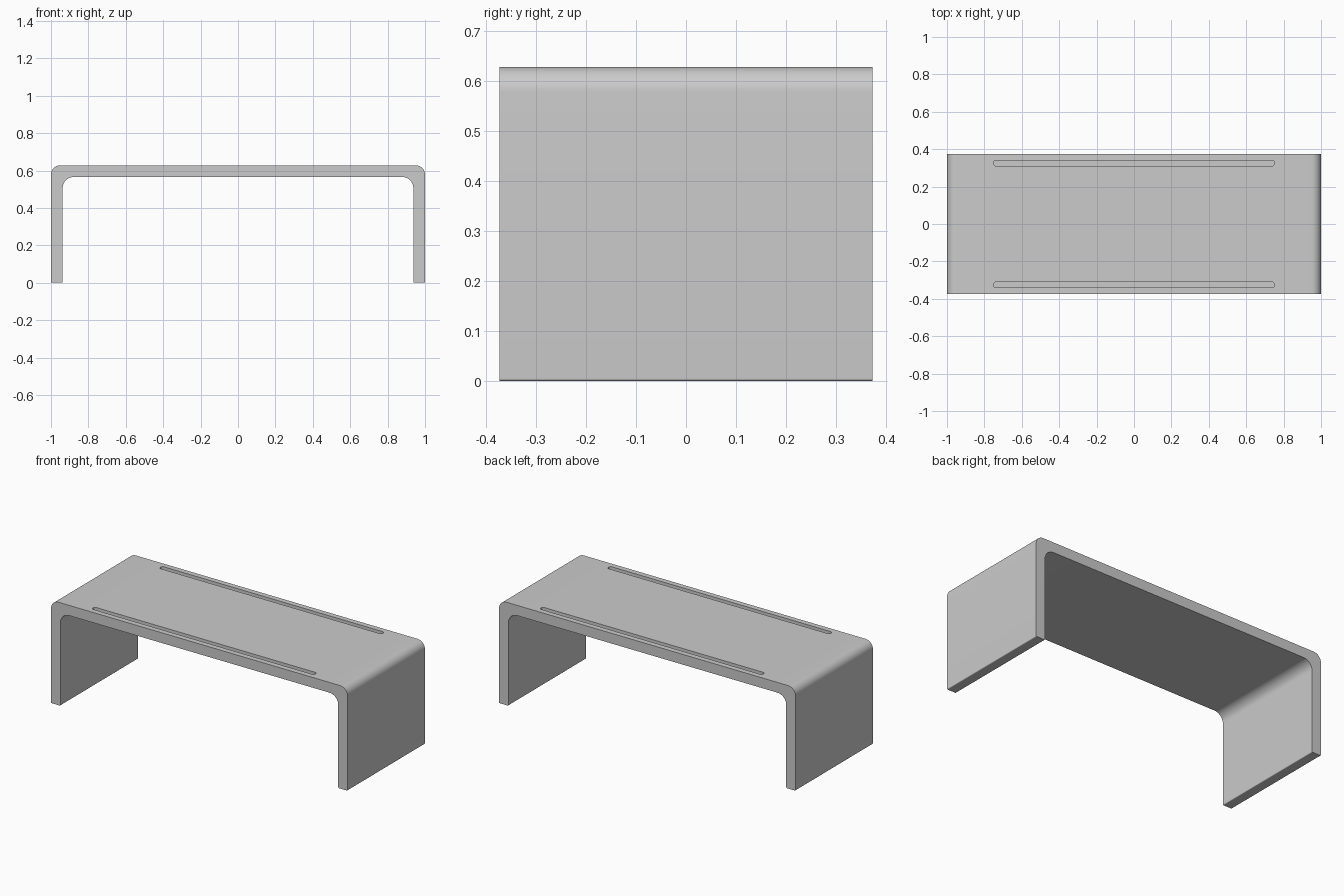
import bpy, bmesh
from math import radians
from mathutils import Vector

if "Cube" in bpy.data.objects:
    bpy.data.objects.remove(bpy.data.objects["Cube"])

W, D, H, T = 1.0, 0.373, 0.628, 0.0625   # half width, half depth, height, thickness


def fillet(points, steps=10):
    """Round each (a, b, radius) right-angle corner of a closed outline."""
    out, n = [], len(points)
    for i, (a, b, r) in enumerate(points):
        p = Vector((a, b))
        u = (Vector(points[i - 1][:2]) - p).normalized()
        v = (Vector(points[(i + 1) % n][:2]) - p).normalized()
        if r == 0:
            out.append(p)
            continue
        q = p + (u + v) * r
        for k in range(steps + 1):
            t = k / steps
            d = (-v).slerp(-u, t)
            out.append(q + d * r)
    return out


def prism(name, outline, to3d, offset):
    """Extrude a closed 2D outline along an offset vector."""
    bm = bmesh.new()
    face = bm.faces.new([bm.verts.new(to3d(p)) for p in outline])
    ext = bmesh.ops.extrude_face_region(bm, geom=[face])
    verts = [e for e in ext["geom"] if isinstance(e, bmesh.types.BMVert)]
    bmesh.ops.translate(bm, verts=verts, vec=offset)
    bmesh.ops.recalc_face_normals(bm, faces=bm.faces)
    me = bpy.data.meshes.new(name)
    bm.to_mesh(me)
    bm.free()
    ob = bpy.data.objects.new(name, me)
    bpy.context.collection.objects.link(ob)
    return ob


# Bent U-shaped body: top shelf and two slab legs
e = 0.005
right = [(W - T, H - T, 0.06), (W - T, 0, e), (W, 0, e), (W, H, 0.05)]
left = [(-x, z, r) for x, z, r in reversed(right)]
body = prism("bench_body", fillet(right + left),
             lambda p: (p.x, -D, p.y), (0, 2 * D, 0))

# Two long shallow grooves near the front and back edges of the top
for side, label in ((-1, "front"), (1, "back")):
    y = side * 0.325
    slot = fillet([(sx * 0.75, y + sy * 0.015, 0.012)
                   for sx, sy in ((-1, -1), (1, -1), (1, 1), (-1, 1))], 5)
    cutter = prism(label + "_groove_cutter", slot,
                   lambda p: (p.x, p.y, H - 0.02), (0, 0, 0.1))
    cutter.hide_render = True
    cutter.hide_set(True)
    mod = body.modifiers.new(label + "_groove", 'BOOLEAN')
    mod.operation = 'DIFFERENCE'
    mod.solver = 'EXACT'
    mod.object = cutter

# Smooth bends, crisp edges
bpy.context.view_layer.objects.active = body
body.select_set(True)
for mod in list(body.modifiers):
    bpy.ops.object.modifier_apply(modifier=mod.name)
bpy.ops.object.shade_smooth_by_angle(angle=radians(30))
